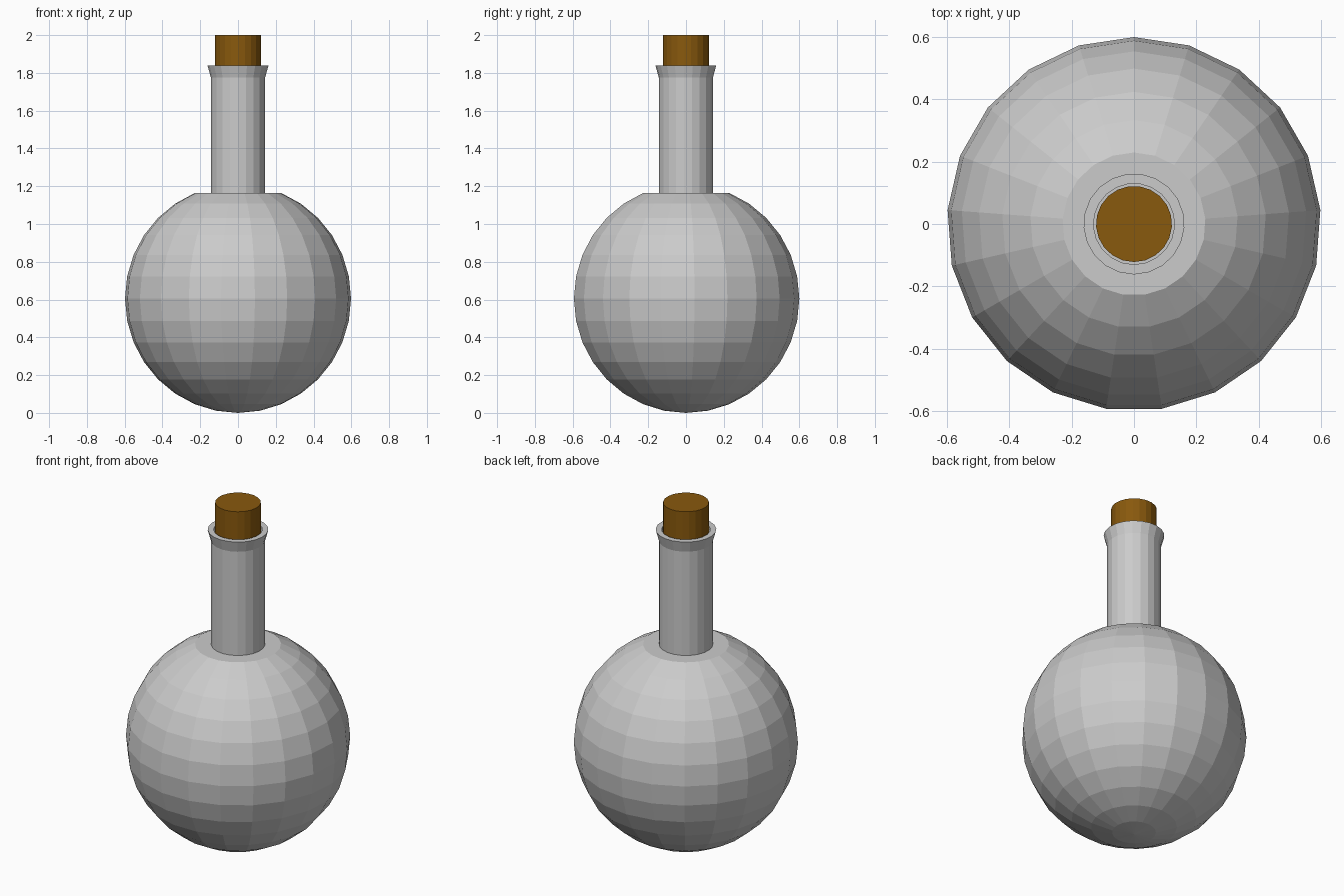
import bpy, bmesh
from math import sin, cos, pi, radians

if "Cube" in bpy.data.objects:
    bpy.data.objects.remove(bpy.data.objects["Cube"])

SIDES = 21


def lathe(name, profile, start):
    """Revolve (radius, z) points around z; zero radius gives a pole."""
    bm = bmesh.new()
    rings = []
    for r, z in profile:
        if r == 0:
            rings.append([bm.verts.new((0, 0, z))] * SIDES)
        else:
            rings.append([bm.verts.new((r * cos(start + 2 * pi * i / SIDES),
                                        r * sin(start + 2 * pi * i / SIDES), z))
                          for i in range(SIDES)])
    for a, b in zip(rings, rings[1:]):
        for i in range(SIDES):
            j = (i + 1) % SIDES
            bm.faces.new(list(dict.fromkeys((a[i], a[j], b[j], b[i]))))
    bmesh.ops.recalc_face_normals(bm, faces=bm.faces)
    mesh = bpy.data.meshes.new(name)
    bm.to_mesh(mesh)
    bm.free()
    obj = bpy.data.objects.new(name, mesh)
    bpy.context.collection.objects.link(obj)
    return obj


# round body: 16-ring sphere with the top two rings cut flat
body = [(0, 0)]
for k in range(1, 15):
    a = radians(11.25 * k)
    body.append((0.6 * sin(a), 0.605 - 0.605 * cos(a)))
body.append((0, body[-1][1]))
lathe("flask_body", body, pi / 2)

# hollow neck with flared lip
lathe("neck", [(0.144, 1.15), (0.144, 1.775), (0.162, 1.84),
               (0.13, 1.84), (0.13, 1.17), (0, 1.17)], -pi / 2)

# cork stopper
cork = lathe("cork", [(0, 1.65), (0.122, 1.65), (0.122, 2.0), (0, 2.0)], -pi / 2)
mat = bpy.data.materials.new("cork_brown")
mat.diffuse_color = (0.25, 0.10, 0.004, 1)
mat.use_nodes = True
mat.node_tree.nodes["Principled BSDF"].inputs["Base Color"].default_value = mat.diffuse_color
cork.data.materials.append(mat)
